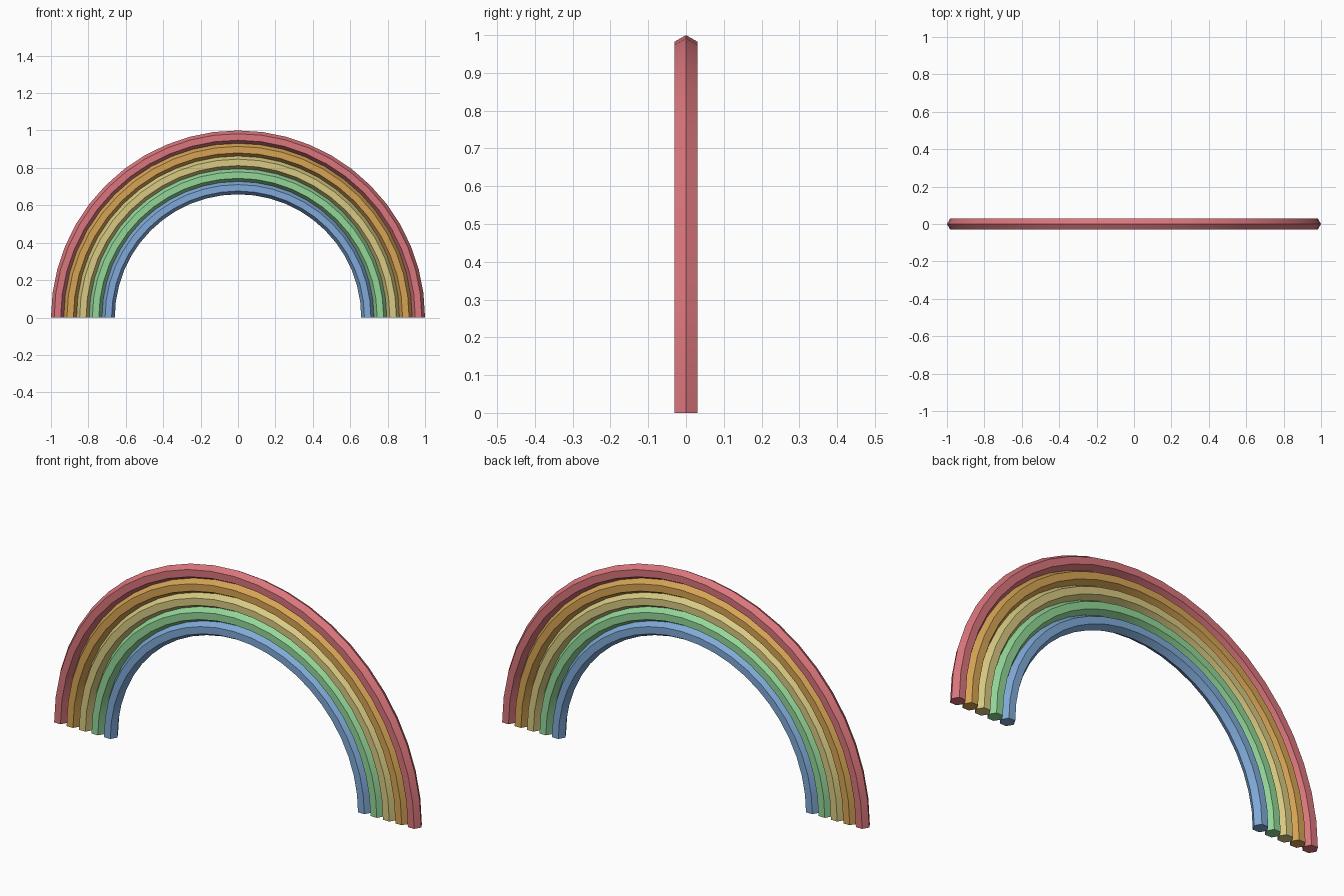
import bpy, bmesh, math

cube = bpy.data.objects.get("Cube")
if cube:
    bpy.data.objects.remove(cube, do_unlink=True)

SEGMENTS = 24        # steps along each half circle
SIDES = 6            # hexagonal tube section
TUBE = 0.0346        # section corner radius
OUTER = 1.0 - TUBE   # centre line of the outermost band
STEP = 0.068         # spacing between bands


def linear(c):
    c /= 255
    return c / 12.92 if c <= 0.04045 else ((c + 0.055) / 1.055) ** 2.4


def material(name, rgb):
    col = (*[linear(c) for c in rgb], 1)
    mat = bpy.data.materials.new(name)
    mat.use_nodes = True
    mat.diffuse_color = col
    bsdf = mat.node_tree.nodes["Principled BSDF"]
    bsdf.inputs["Base Color"].default_value = col
    bsdf.inputs["Roughness"].default_value = 0.8
    return mat


def arch(name, radius, mat):
    """Hexagonal tube swept over a half circle, closed at both feet."""
    bm = bmesh.new()
    rings = []
    for i in range(SEGMENTS + 1):
        a = math.pi * i / SEGMENTS
        ring = []
        for j in range(SIDES):
            t = math.tau * j / SIDES
            r = radius + TUBE * math.cos(t)
            ring.append(bm.verts.new((r * math.cos(a), TUBE * math.sin(t), r * math.sin(a))))
        rings.append(ring)
    for p, q in zip(rings, rings[1:]):
        for j in range(SIDES):
            k = (j + 1) % SIDES
            bm.faces.new((p[j], p[k], q[k], q[j]))
    bm.faces.new(rings[0])
    bm.faces.new(rings[-1])
    bmesh.ops.recalc_face_normals(bm, faces=bm.faces)
    mesh = bpy.data.meshes.new(name)
    bm.to_mesh(mesh)
    bm.free()
    mesh.materials.append(mat)
    obj = bpy.data.objects.new(name, mesh)
    bpy.context.collection.objects.link(obj)
    # Smooth along the sweep, crisp along the hexagon edges
    bpy.ops.object.select_all(action='DESELECT')
    obj.select_set(True)
    bpy.context.view_layer.objects.active = obj
    bpy.ops.object.shade_smooth_by_angle(angle=math.radians(30))


# Bands from the outside in
BANDS = [
    ("red", (218, 118, 124)),
    ("orange", (214, 164, 84)),
    ("yellow", (216, 202, 130)),
    ("green", (147, 214, 152)),
    ("blue", (128, 170, 216)),
]
for n, (colour, rgb) in enumerate(BANDS):
    arch(f"{colour}_band", OUTER - n * STEP, material(f"soft {colour}", rgb))
